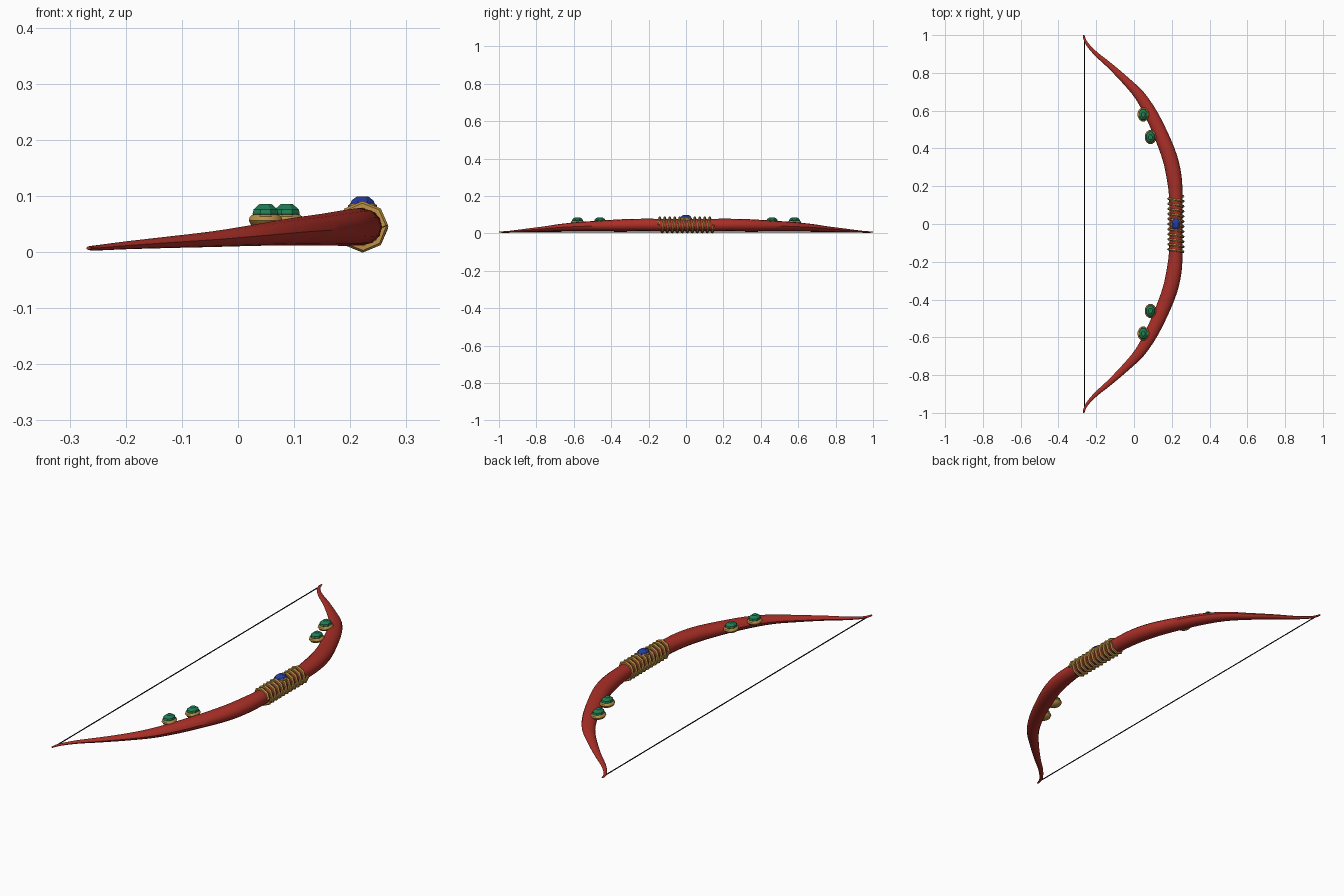
import bpy, bmesh, math
from mathutils import Vector

if "Cube" in bpy.data.objects:
    bpy.data.objects.remove(bpy.data.objects["Cube"])


def material(name, rgb):
    m = bpy.data.materials.new(name)
    m.diffuse_color = (*rgb, 1)
    m.use_nodes = True
    m.node_tree.nodes["Principled BSDF"].inputs["Base Color"].default_value = m.diffuse_color
    return m


RED = material("red lacquer", (0.40, 0.028, 0.020))
GOLD = material("gold", (0.50, 0.28, 0.06))
GREEN = material("green gem", (0.015, 0.21, 0.09))
BLUE = material("blue gem", (0.02, 0.045, 0.34))
BLACK = material("black string", (0.008, 0.008, 0.008))


def finish(bm, name, mat, smooth=None):
    bmesh.ops.recalc_face_normals(bm, faces=bm.faces)
    me = bpy.data.meshes.new(name)
    bm.to_mesh(me)
    bm.free()
    me.materials.append(mat)
    ob = bpy.data.objects.new(name, me)
    bpy.context.collection.objects.link(ob)
    if smooth:
        bpy.ops.object.select_all(action='DESELECT')
        bpy.context.view_layer.objects.active = ob
        ob.select_set(True)
        bpy.ops.object.shade_smooth_by_angle(angle=math.radians(smooth))
    return ob


def skin(bm, rings):
    """Bridge equal-length rings of points and cap both ends."""
    loops = [[bm.verts.new(p) for p in r] for r in rings]
    n = len(loops[0])
    for a, b in zip(loops, loops[1:]):
        for i in range(n):
            j = (i + 1) % n
            bm.faces.new((a[i], a[j], b[j], b[i]))
    bm.faces.new(loops[0])
    bm.faces.new(loops[-1])


def sweep(name, path, ref, sides, mat, smooth=None):
    """Sweep an ellipse along (x, y, z, half width, half height) points."""
    pts = [Vector(p[:3]) for p in path]
    rings = []
    for i, p in enumerate(path):
        t = (pts[min(i + 1, len(pts) - 1)] - pts[max(i - 1, 0)]).normalized()
        side = t.cross(ref).normalized()
        up = side.cross(t)
        rings.append([pts[i] + side * p[3] * math.cos(a) + up * p[4] * math.sin(a)
                      for a in (2 * math.pi * k / sides for k in range(sides))])
    bm = bmesh.new()
    skin(bm, rings)
    return finish(bm, name, mat, smooth)


def spline(keys, steps):
    """Catmull-Rom interpolation through the keys."""
    out = []
    for i in range(len(keys) - 1):
        a, b, c, d = (keys[max(0, min(len(keys) - 1, i + k))] for k in (-1, 0, 1, 2))
        for s in range(steps):
            t = s / steps
            out.append([0.5 * (2 * q + (r - p) * t + (2 * p - 5 * q + 4 * r - u) * t * t
                               + (3 * q - p - 3 * r + u) * t ** 3)
                        for p, q, r, u in zip(a, b, c, d)])
    return out + [list(keys[-1])]


# Bow stave: half profile, mirrored across y
half = [(0.222, 0.00, 0.045, 0.034, 0.033), (0.221, 0.15, 0.045, 0.036, 0.033),
        (0.212, 0.25, 0.045, 0.040, 0.033), (0.190, 0.35, 0.043, 0.040, 0.032),
        (0.148, 0.46, 0.040, 0.038, 0.028), (0.092, 0.58, 0.036, 0.034, 0.024),
        (0.030, 0.68, 0.030, 0.028, 0.019), (-0.045, 0.76, 0.023, 0.021, 0.014),
        (-0.130, 0.84, 0.017, 0.015, 0.010), (-0.200, 0.90, 0.012, 0.011, 0.007),
        (-0.246, 0.95, 0.008, 0.008, 0.005), (-0.262, 0.98, 0.007, 0.006, 0.004),
        (-0.266, 1.00, 0.007, 0.004, 0.003)]
keys = [(p[0], -p[1], *p[2:]) for p in reversed(half[1:])] + half
sweep("bow_stave", spline(keys, 3), Vector((0, 0, 1)), 12, RED, 40)

# Gold wire wound round the grip
TURNS, SEG = 11, 8
wire = []
for i in range(TURNS * SEG + 1):
    a = 2 * math.pi * i / SEG
    wire.append((0.222 + 0.038 * math.cos(a), -0.147 + 0.294 * i / (TURNS * SEG),
                 0.045 + 0.038 * math.sin(a), 0.008, 0.007))
sweep("grip_wire", wire, Vector((0, 1, 0)), 6, GOLD, 40)

# Bowstring
sweep("bowstring", [(-0.262, y, 0.007, 0.0025, 0.0025) for y in (-0.975, 0.975)],
      Vector((0, 0, 1)), 6, BLACK, 60)


def stone(name, x, y, rows, mat, sides, smooth=None):
    """Oval stack of (x radius, y radius, z) rows."""
    bm = bmesh.new()
    skin(bm, [[(x + rx * math.cos(a), y + ry * math.sin(a), z)
               for a in (2 * math.pi * (k + 0.5) / sides for k in range(sides))]
              for rx, ry, z in rows])
    return finish(bm, name, mat, smooth)


# Green stones in gold settings on the limbs
setting = [(0.012, 0.014, 0.040), (0.026, 0.031, 0.047), (0.031, 0.038, 0.056),
           (0.029, 0.036, 0.063), (0.022, 0.028, 0.068)]
gem = [(0.022, 0.028, 0.064), (0.025, 0.032, 0.068), (0.023, 0.029, 0.076),
       (0.011, 0.014, 0.086)]
for side, s in (("left", -1), ("right", 1)):
    for n, x, y in (("inner", 0.087, 0.46), ("outer", 0.049, 0.58)):
        stone(f"{side}_{n}_setting", x, s * y, setting, GOLD, 12, 40)
        stone(f"{side}_{n}_gem", x, s * y, gem, GREEN, 8)

# Blue stone on top of the grip
stone("grip_setting", 0.222, 0, [(0.027, 0.032, 0.070), (0.027, 0.032, 0.083),
                                 (0.022, 0.027, 0.087)], GOLD, 12, 40)
stone("grip_gem", 0.222, 0, [(0.022, 0.028, 0.080), (0.024, 0.031, 0.085),
                             (0.021, 0.027, 0.092), (0.011, 0.014, 0.099)], BLUE, 8)
